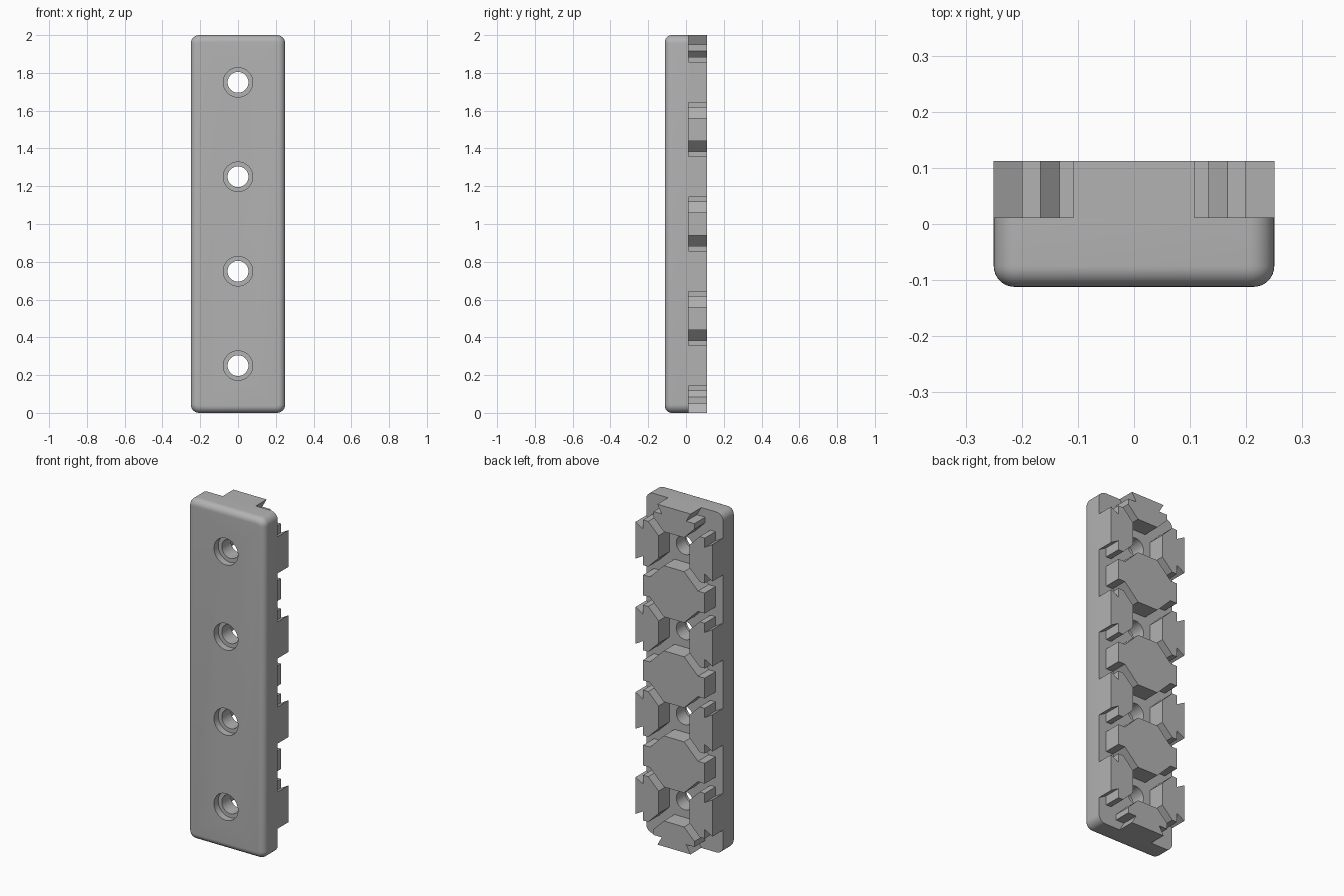
import bpy, bmesh, math

if "Cube" in bpy.data.objects:
    bpy.data.objects.remove(bpy.data.objects["Cube"])

grey = bpy.data.materials.new("light_grey")
grey.diffuse_color = (0.45, 0.45, 0.45, 1)
grey.use_nodes = True
grey.node_tree.nodes["Principled BSDF"].inputs["Base Color"].default_value = grey.diffuse_color

W, H = 0.25, 2.0                        # half width, height
FRONT, SEAM, BACK = -0.112, 0.012, 0.112
CELL, CELLS = 0.5, 4
CENTRES = [CELL * (i + 0.5) for i in range(CELLS)]


def finish(name, bm):
    bmesh.ops.recalc_face_normals(bm, faces=bm.faces)
    me = bpy.data.meshes.new(name)
    bm.to_mesh(me)
    bm.free()
    ob = bpy.data.objects.new(name, me)
    bpy.context.collection.objects.link(ob)
    me.materials.append(grey)
    return ob


def prism(name, pts):
    """Extrude an (x, z) outline from the plate to the back."""
    bm = bmesh.new()
    face = bm.faces.new([bm.verts.new((x, SEAM, z)) for x, z in pts])
    new = bmesh.ops.extrude_face_region(bm, geom=[face])["geom"]
    for v in new:
        if isinstance(v, bmesh.types.BMVert):
            v.co.y = BACK
    return finish(name, bm)


def rounded_ring(bm, y, inset, radius, steps=8):
    """Rounded rectangle loop in the x-z plane."""
    r = radius - inset
    ring = []
    for q, (sx, sz) in enumerate([(1, 1), (-1, 1), (-1, -1), (1, -1)]):
        for i in range(steps + 1):
            a = math.pi / 2 * (q + i / steps)
            ring.append(bm.verts.new((sx * (W - radius) + r * math.cos(a), y,
                                      H / 2 + sz * (H / 2 - radius) + r * math.sin(a))))
    return ring


# Plate with rounded corners and a rounded front rim
bm = bmesh.new()
F, CORNER, N = 0.037, 0.045, 8
rings = [rounded_ring(bm, SEAM, 0, CORNER)]
for i in range(N + 1):
    a = math.pi / 2 * i / N
    rings.append(rounded_ring(bm, FRONT + F * (1 - math.sin(a)), F * (1 - math.cos(a)), CORNER))
for a, b in zip(rings, rings[1:]):
    for i in range(len(a)):
        j = (i + 1) % len(a)
        bm.faces.new([a[i], a[j], b[j], b[i]])
bm.faces.new(rings[0])
bm.faces.new(rings[-1])
plate = finish("plate", bm)

# Stepped screw holes: turned cutters, one per cell
bm = bmesh.new()
profile = [(0.078, FRONT - 0.05), (0.078, FRONT + 0.04), (0.055, FRONT + 0.04), (0.055, SEAM + 0.05)]
SEG = 48
for cz in CENTRES:
    loops = [[bm.verts.new((r * math.cos(2 * math.pi * k / SEG), y,
                            cz + r * math.sin(2 * math.pi * k / SEG))) for k in range(SEG)]
             for r, y in profile]
    for a, b in zip(loops, loops[1:]):
        for k in range(SEG):
            j = (k + 1) % SEG
            bm.faces.new([a[k], a[j], b[j], b[k]])
    bm.faces.new(loops[0])
    bm.faces.new(loops[-1])
cutter = finish("hole_cutter", bm)
cutter.hide_render = True
mod = plate.modifiers.new("holes", "BOOLEAN")
mod.operation, mod.solver, mod.object = "DIFFERENCE", "EXACT", cutter
bpy.context.view_layer.objects.active = plate
plate.select_set(True)
bpy.ops.object.modifier_apply(modifier="holes")
bpy.data.objects.remove(cutter)
bpy.ops.object.shade_smooth_by_angle(angle=math.radians(35))

# Half lug: u runs along the rim, v inward; hooked ends
half = [(0.108, 0), (0.079, 0.05), (0.133, 0.05), (0.133, 0.083), (0.066, 0.15)]
lug = half + [(-u, v) for u, v in reversed(half)]
for i, cz in enumerate(CENTRES):
    prism(f"right_lug_{i}", [(W - v, cz + u) for u, v in lug])
    prism(f"left_lug_{i}", [(v - W, cz + u) for u, v in lug])
prism("bottom_lug", lug)
prism("top_lug", [(u, H - v) for u, v in lug])

# Full lugs between cells, with square side tabs
quarter = [(0.2, 0.06), (0.156, 0.06), (0.066, 0.15)]
upper = quarter + [(-u, v) for u, v in reversed(quarter)]
full = upper + [(-u, -v) for u, v in upper]
for i in range(1, CELLS):
    prism(f"middle_lug_{i}", [(u, CELL * i + v) for u, v in full])
